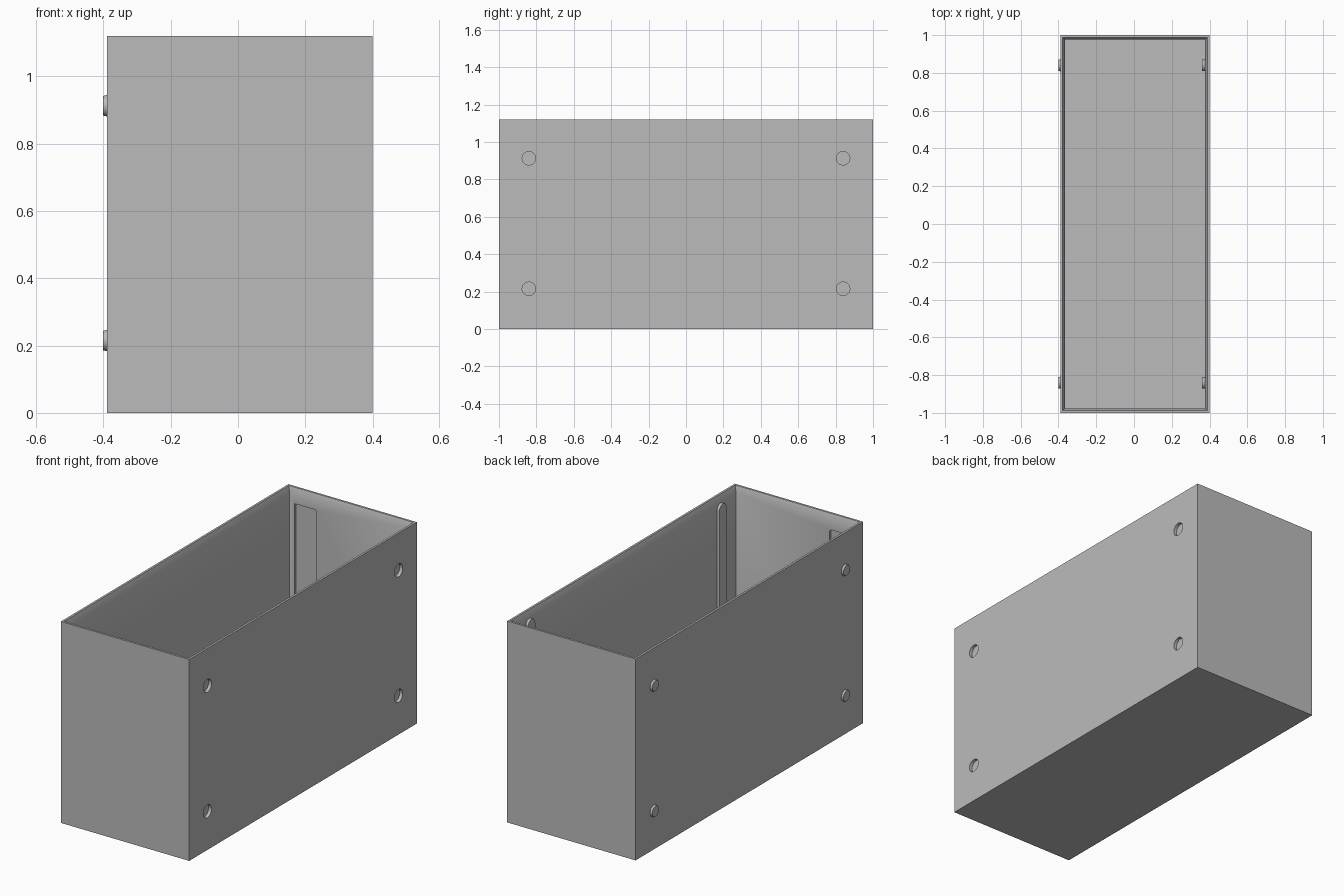
import bpy, bmesh, math
from mathutils import Matrix

if "Cube" in bpy.data.objects:
    bpy.data.objects.remove(bpy.data.objects["Cube"])

X0, X1, Y, H = -0.39, 0.40, 1.0, 1.12   # outer shell
RIM, WALL, LIP = 0.012, 0.024, 0.035    # rim width, wall width, chamfer height
PEG_Y, PEG_Z, PEG_R = 0.84, (0.215, 0.913), 0.034

grey = bpy.data.materials.new("light grey")
grey.diffuse_color = (0.5, 0.5, 0.5, 1)
grey.use_nodes = True
grey.node_tree.nodes["Principled BSDF"].inputs["Base Color"].default_value = grey.diffuse_color


def finish(bm, name):
    bmesh.ops.recalc_face_normals(bm, faces=bm.faces)
    me = bpy.data.meshes.new(name)
    bm.to_mesh(me)
    bm.free()
    me.materials.append(grey)
    ob = bpy.data.objects.new(name, me)
    bpy.context.collection.objects.link(ob)
    return ob


def ring(bm, inset, z):
    a, b, y = X0 + inset, X1 - inset, Y - inset
    return [bm.verts.new((x, yy, z)) for x, yy in ((a, -y), (b, -y), (b, y), (a, y))]


def prism(name, pts, depth, matrix):
    """Extrude a flat outline along its local z."""
    bm = bmesh.new()
    face = bm.faces.new([bm.verts.new((u, v, 0)) for u, v in pts])
    new = bmesh.ops.extrude_face_region(bm, geom=[face])["geom"]
    bmesh.ops.translate(bm, vec=(0, 0, depth),
                        verts=[v for v in new if isinstance(v, bmesh.types.BMVert)])
    bmesh.ops.transform(bm, matrix=matrix, verts=bm.verts)
    return finish(bm, name)


def disc(name, x, y, z, r1, r2, depth):
    """Cylinder or cone along x, starting at x."""
    bm = bmesh.new()
    bmesh.ops.create_cone(bm, cap_ends=True, segments=32, radius1=r1, radius2=r2, depth=depth,
                          matrix=Matrix.Translation((x + depth / 2, y, z))
                          @ Matrix.Rotation(math.pi / 2, 4, 'Y'))
    return finish(bm, name)


def smooth(ob):
    bpy.ops.object.select_all(action='DESELECT')
    ob.select_set(True)
    bpy.context.view_layer.objects.active = ob
    bpy.ops.object.shade_smooth_by_angle(angle=math.radians(30))


def cut(target, cutter):
    mod = target.modifiers.new("cut", 'BOOLEAN')
    mod.operation, mod.solver, mod.object = 'DIFFERENCE', 'EXACT', cutter
    bpy.context.view_layer.objects.active = target
    bpy.ops.object.modifier_apply(modifier=mod.name)
    bpy.data.objects.remove(cutter)


# open box with a chamfered inner rim
bm = bmesh.new()
rings = [ring(bm, 0, 0), ring(bm, 0, H), ring(bm, RIM, H),
         ring(bm, WALL, H - LIP), ring(bm, WALL, WALL)]
for lo, hi in zip(rings, rings[1:]):
    for i in range(4):
        j = (i + 1) % 4
        bm.faces.new((lo[i], lo[j], hi[j], hi[i]))
bm.faces.new(rings[0])
bm.faces.new(rings[-1])
box = finish(bm, "box_shell")

# shallow recessed panels inside both end walls
for s in (-1, 1):
    a, b, top, r = -0.335, -0.20, 1.035, 0.015
    pts = [(a, 0.06), (b, 0.06)]
    pts += [(b - r + r * math.cos(t * math.pi / 8), top - r + r * math.sin(t * math.pi / 8)) for t in range(5)]
    pts += [(a, top)]
    m = Matrix.Translation((0, s * (Y - WALL) + 0.012, 0)) @ Matrix.Rotation(math.pi / 2, 4, 'X')
    cut(box, prism("end_recess_cutter", pts, 0.024, m))

for s in (-1, 1):
    # round-topped rib behind each pair of sockets
    r, top = 0.031, 1.08
    pts = [(-r, WALL - 0.004), (r, WALL - 0.004)]
    pts += [(r * math.cos(t * math.pi / 12), top - r + r * math.sin(t * math.pi / 12)) for t in range(13)]
    m = Matrix(((0, 0, 1, 0.361), (1, 0, 0, s * PEG_Y), (0, 1, 0, 0), (0, 0, 0, 1)))
    smooth(prism("socket_rib", pts, X1 - WALL - 0.361 + 0.001, m))
    for z in PEG_Z:
        # locating pegs on the left, blind sockets on the right
        smooth(disc("peg", X0 - 0.011, s * PEG_Y, z, PEG_R - 0.005, PEG_R - 0.002, 0.012))
        cut(box, disc("socket_cutter", X1 - 0.018, s * PEG_Y, z, PEG_R + 0.002, PEG_R + 0.002, 0.05))
smooth(box)
